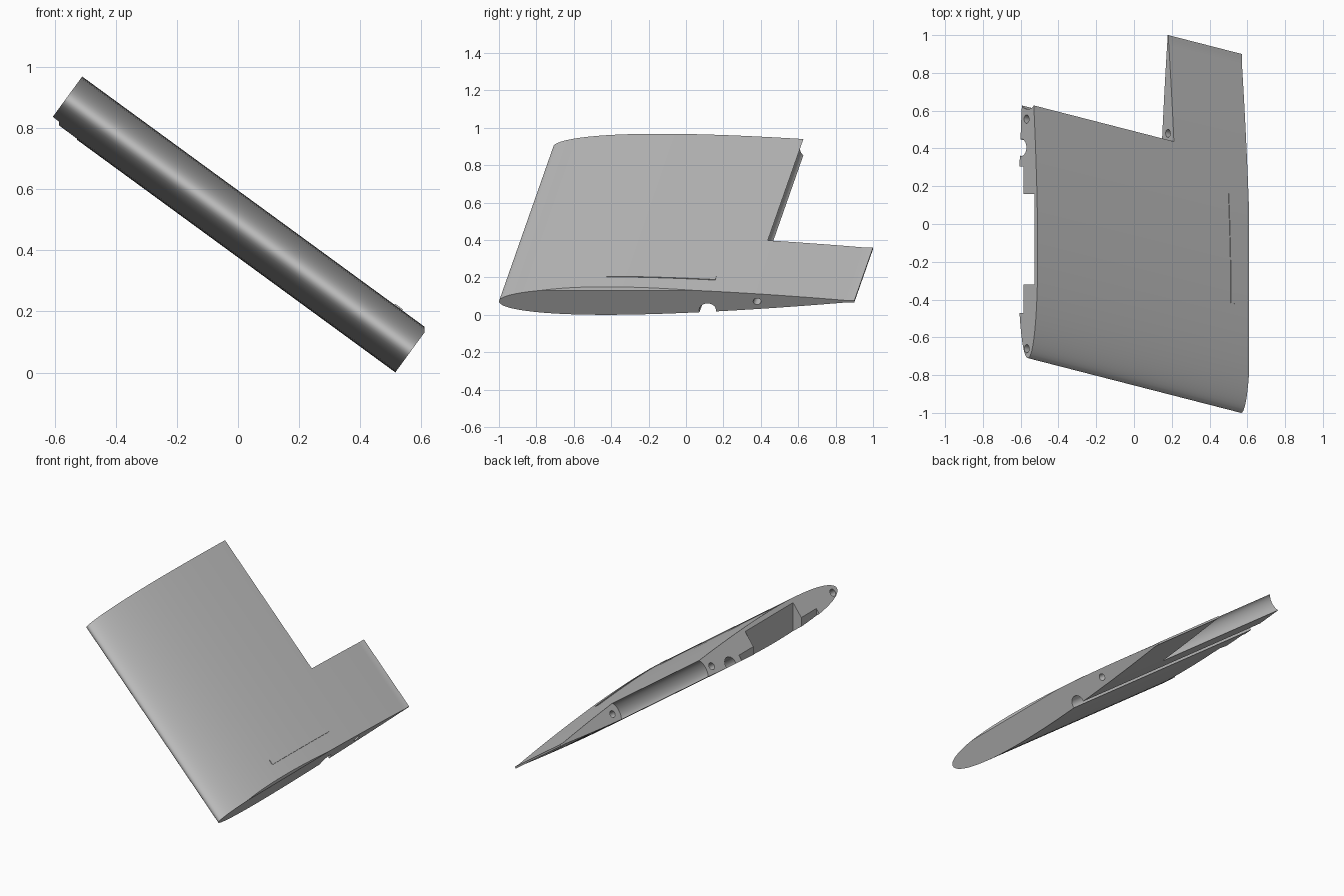
import bpy, bmesh, math
from mathutils import Vector

if "Cube" in bpy.data.objects:
    bpy.data.objects.remove(bpy.data.objects["Cube"])

# Wing frame: chord along y, thickness along NORMAL, swept span from ROOT to TIP
TIP = Vector((0.567, 0, 0.072))
ROOT = Vector((-0.562, 0.29, 0.897))
SPAN = TIP - ROOT
NORMAL = Vector((-SPAN.z, 0, SPAN.x)).normalized()
CHORD, THICK = 1.9, 0.0932

grey = bpy.data.materials.new("plain_grey")
grey.use_nodes = True
grey.diffuse_color = (0.5, 0.5, 0.5, 1)
grey.node_tree.nodes["Principled BSDF"].inputs["Base Color"].default_value = (0.5, 0.5, 0.5, 1)


def place(y, n, t):
    return ROOT + SPAN * t + Vector((0, y, 0)) + NORMAL * n


def loft(name, loop_a, loop_b):
    """Solid between two matching loops of world points."""
    bm = bmesh.new()
    a = [bm.verts.new(p) for p in loop_a]
    b = [bm.verts.new(p) for p in loop_b]
    bm.faces.new(a)
    bm.faces.new(b[::-1])
    for i in range(len(a)):
        j = (i + 1) % len(a)
        bm.faces.new((a[i], b[i], b[j], a[j]))
    bmesh.ops.recalc_face_normals(bm, faces=bm.faces)
    mesh = bpy.data.meshes.new(name)
    bm.to_mesh(mesh)
    bm.free()
    mesh.materials.append(grey)
    ob = bpy.data.objects.new(name, mesh)
    bpy.context.collection.objects.link(ob)
    return ob


def prism(name, outline, t0, t1):
    return loft(name, [place(y, n, t0) for y, n in outline],
                [place(y, n, t1) for y, n in outline])


def circle(y, n, r, count=24):
    return [(y + r * math.cos(a), n + r * math.sin(a))
            for a in (2 * math.pi * i / count for i in range(count))]


def box(name, x0, x1, y0, y1):
    ring = [(x0, y0), (x1, y0), (x1, y1), (x0, y1)]
    return loft(name, [(x, y, -0.5) for x, y in ring], [(x, y, 1.5) for x, y in ring])


def half_thickness(u):
    h = 5 * THICK * (0.2969 * math.sqrt(u) - 0.126 * u - 0.3516 * u**2
                     + 0.2843 * u**3 - 0.1015 * u**4) * CHORD
    return max(h, 0.006 * u)


# Wing body with a symmetric aerofoil section
STEPS = 44
us = [(1 - math.cos(math.pi * i / STEPS)) / 2 for i in range(STEPS + 1)]
upper = [(-1 + CHORD * u, half_thickness(u)) for u in us]
lower = [(y, -n) for y, n in reversed(upper[1:])]
wing = prism("wing_body", upper + lower, 0, 1)

# Control surface opening with a shallow concave front wall
cove = [(0.35 - 0.032 * math.sin(a), 0.058 * math.cos(a))
        for a in (math.pi * i / 16 for i in range(17))]
opening = [(1.3, 0.2), (0.35, 0.2)] + cove + [(0.35, -0.2), (1.3, -0.2)]

cutters = [
    prism("opening_cutter", opening, -0.2, 0.657),
    prism("cable_groove_cutter", circle(0.115, -0.058, 0.045), -0.1, 1.1),
    prism("hinge_hole_cutter", circle(0.38, 0.0, 0.021), 0.6, 1.1),
    prism("rear_pin_hole_cutter", circle(0.265, -0.012, 0.022), -0.1, 0.12),
    prism("front_pin_hole_cutter", circle(-0.95, -0.01, 0.022), -0.1, 0.12),
    # Stepped root recess and trimmed tip corner
    box("root_step_cutter", -1, -0.585, -0.47, 0.305),
    box("root_recess_cutter", -1, -0.527, -0.32, 0.16),
    box("tip_trim_cutter", 0.61, 1, -1.5, 1.5),
]
for c in cutters:
    c.hide_render = True
    mod = wing.modifiers.new(c.name, "BOOLEAN")
    mod.operation = "DIFFERENCE"
    mod.solver = "EXACT"
    mod.object = c

bpy.context.view_layer.update()
graph = bpy.context.evaluated_depsgraph_get()
cut_mesh = bpy.data.meshes.new_from_object(wing.evaluated_get(graph))
wing.modifiers.clear()
wing.data = cut_mesh
for c in cutters:
    bpy.data.objects.remove(c)

# Slim raised fairing that follows the upper skin
ys = [-0.445 + 0.58 * i / 12 for i in range(13)]


def fairing_side(t):
    skin = [(y, half_thickness((y + 1) / CHORD)) for y in ys]
    tops = [place(y, n + 0.004, t) for y, n in skin]
    return tops + [place(y, n - 0.01, t) for y, n in reversed(skin)]


fairing = loft("upper_fairing", fairing_side(0.905), fairing_side(0.928))

bpy.ops.object.select_all(action="DESELECT")
for ob in (wing, fairing):
    ob.select_set(True)
bpy.context.view_layer.objects.active = wing
bpy.ops.object.shade_smooth_by_angle(angle=math.radians(30))
